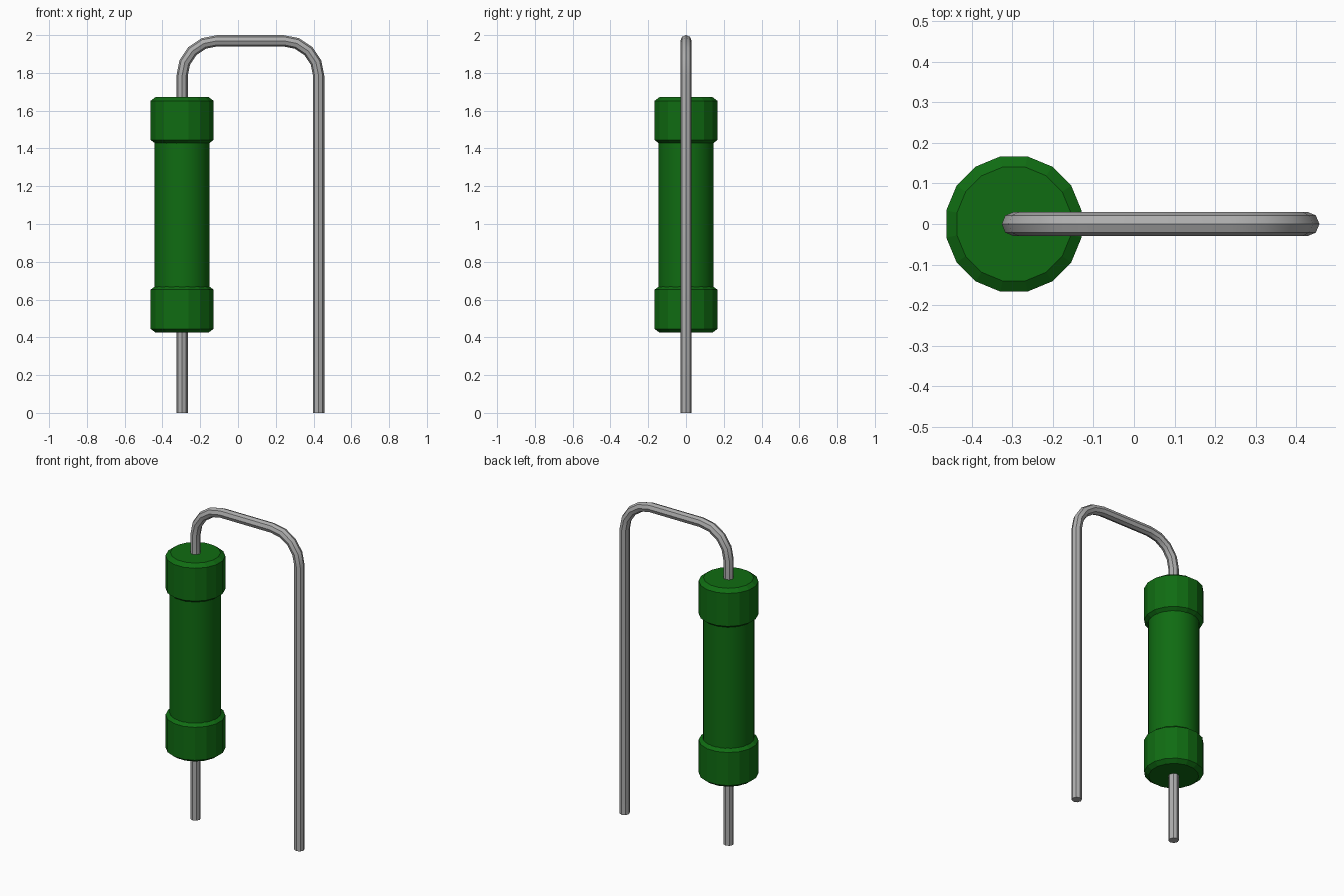
import bpy, bmesh, math
from mathutils import Vector

cube = bpy.data.objects.get("Cube")
if cube:
    bpy.data.objects.remove(cube, do_unlink=True)

BODY_X, LEG_X = -0.296, 0.427      # axes of the body and of the return leg
WIRE_R, BEND_R, TOP_Z = 0.03, 0.186, 1.97


def material(name, rgb):
    mat = bpy.data.materials.new(name)
    mat.use_nodes = True
    mat.diffuse_color = (*rgb, 1)
    mat.node_tree.nodes["Principled BSDF"].inputs["Base Color"].default_value = (*rgb, 1)
    return mat


green = material("green enamel", (0.005, 0.15, 0.006))
metal = material("grey metal", (0.42, 0.42, 0.42))


def loft(name, rings, mat, smooth_angle=None):
    """Skin a list of equal-sized vertex rings and close both ends."""
    bm = bmesh.new()
    rows = [[bm.verts.new(p) for p in ring] for ring in rings]
    n = len(rows[0])
    for a, b in zip(rows, rows[1:]):
        for i in range(n):
            j = (i + 1) % n
            bm.faces.new((a[i], a[j], b[j], b[i]))
    bm.faces.new(rows[0][::-1])
    bm.faces.new(rows[-1])
    bmesh.ops.recalc_face_normals(bm, faces=bm.faces)
    mesh = bpy.data.meshes.new(name)
    bm.to_mesh(mesh)
    bm.free()
    mesh.materials.append(mat)
    obj = bpy.data.objects.new(name, mesh)
    bpy.context.collection.objects.link(obj)
    if smooth_angle:
        bpy.ops.object.select_all(action='DESELECT')
        obj.select_set(True)
        bpy.context.view_layer.objects.active = obj
        bpy.ops.object.shade_smooth_by_angle(angle=math.radians(smooth_angle))
    return obj


def turned(name, profile, sides, mat, smooth_angle=None):
    """Revolve (radius, z) points around the body axis, flats facing x and y."""
    rings = []
    for r, z in profile:
        angles = [(i + 0.5) * math.tau / sides for i in range(sides)]
        rings.append([(BODY_X + r * math.cos(a), r * math.sin(a), z) for a in angles])
    return loft(name, rings, mat, smooth_angle)


def wire_ring(centre, outward):
    """Octagonal section spanned by the y axis and the outward direction."""
    c, u, y = Vector(centre), Vector(outward), Vector((0, 1, 0))
    return [c + WIRE_R * (math.cos(a) * u + math.sin(a) * y)
            for a in (i * math.tau / 8 for i in range(8))]


# Resistor barrel
turned("body", [(0.147, 0.6), (0.147, 1.5)], 32, green, 30)

# Chamfered end caps
for name, low, high in (("lower_cap", 0.425, 0.672), ("upper_cap", 1.425, 1.672)):
    turned(name, [(0.143, low), (0.17, low + 0.02),
                  (0.17, high - 0.02), (0.143, high)], 16, green)

# Straight lower lead
left = (-1, 0, 0)
loft("lower_lead", [wire_ring((BODY_X, 0, z), left) for z in (0, 0.45)], metal, 30)

# Upper lead: out of the cap, over two bends and down to the ground
rings = [wire_ring((BODY_X, 0, 1.65), left)]
for cx, start in ((BODY_X + BEND_R, 180), (LEG_X - BEND_R, 90)):
    for step in range(5):
        a = math.radians(start - step * 22.5)
        out = Vector((math.cos(a), 0, math.sin(a)))
        rings.append(wire_ring(Vector((cx, 0, TOP_Z - BEND_R)) + BEND_R * out, out))
rings.append(wire_ring((LEG_X, 0, 0), (1, 0, 0)))
loft("bent_lead", rings, metal, 30)
